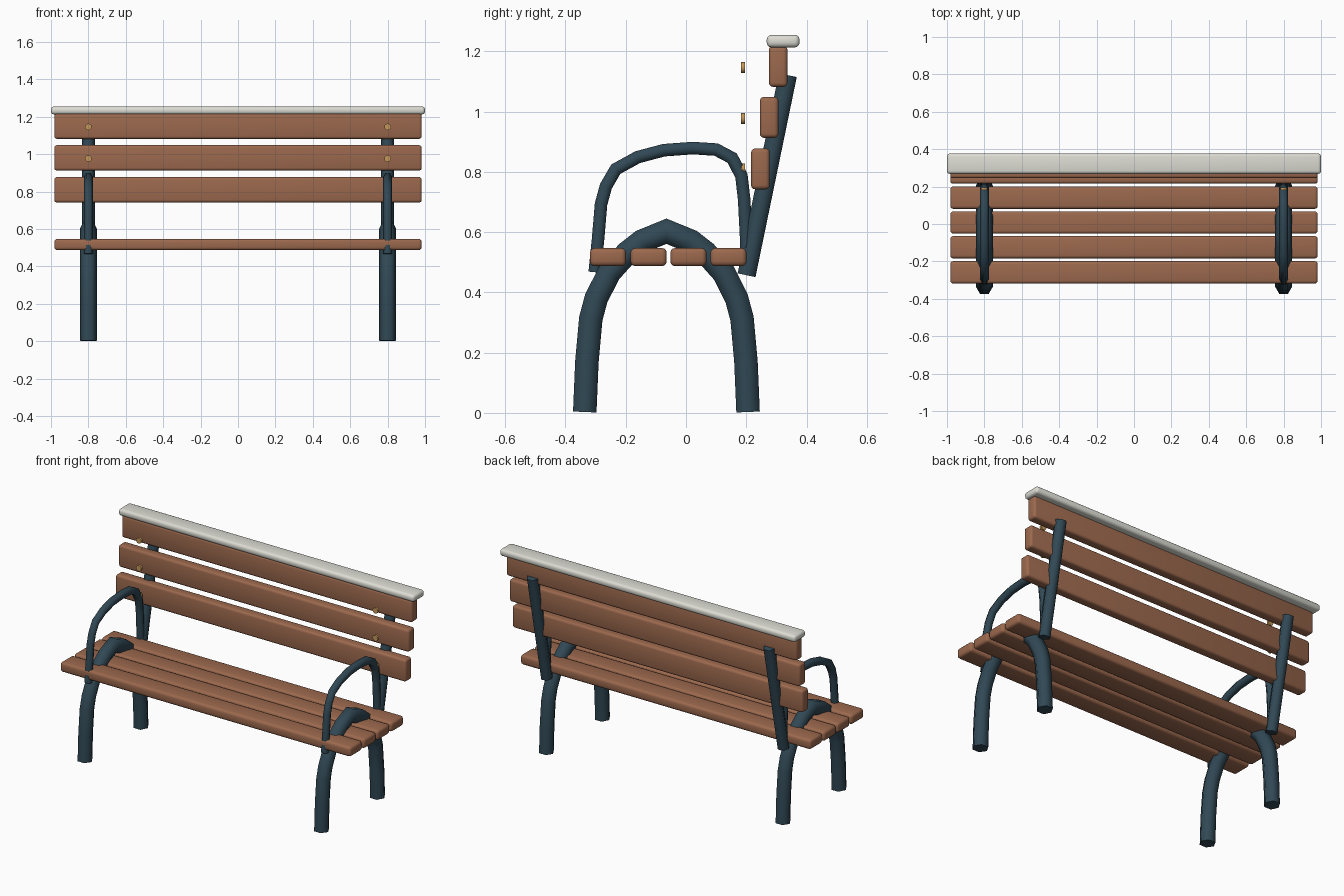
import bpy, bmesh, math
from mathutils import Vector

if "Cube" in bpy.data.objects:
    bpy.data.objects.remove(bpy.data.objects["Cube"])


def material(name, rgb):
    m = bpy.data.materials.new(name)
    m.diffuse_color = (*rgb, 1)
    m.use_nodes = True
    m.node_tree.nodes["Principled BSDF"].inputs["Base Color"].default_value = m.diffuse_color
    return m


WOOD = material("wood", (0.33, 0.14, 0.075))
STEEL = material("painted_steel", (0.03, 0.065, 0.09))
BRASS = material("brass", (0.55, 0.31, 0.10))
CAP = material("pale_cap", (0.72, 0.72, 0.66))


def finish(bm, name, mat, angle):
    bmesh.ops.recalc_face_normals(bm, faces=bm.faces)
    me = bpy.data.meshes.new(name)
    bm.to_mesh(me)
    bm.free()
    ob = bpy.data.objects.new(name, me)
    bpy.context.collection.objects.link(ob)
    me.materials.append(mat)
    bpy.ops.object.select_all(action='DESELECT')
    bpy.context.view_layer.objects.active = ob
    ob.select_set(True)
    bpy.ops.object.shade_smooth_by_angle(angle=math.radians(angle))
    return ob


def plank(name, half_x, y0, y1, z0, z1, bevel, mat):
    """Round-edged board running along x."""
    bm = bmesh.new()
    bmesh.ops.create_cube(bm, size=1)
    for v in bm.verts:
        v.co = (v.co.x * 2 * half_x,
                (y0 + y1) / 2 + v.co.y * (y1 - y0),
                (z0 + z1) / 2 + v.co.z * (z1 - z0))
    bmesh.ops.bevel(bm, geom=bm.edges[:], offset=bevel, segments=3,
                    profile=0.5, affect='EDGES')
    return finish(bm, name, mat, 40)


def tube(name, x, path, r, sides=6):
    """Mitred six-sided tube along a (y, z) path in the plane x."""
    bm = bmesh.new()
    pts = [Vector(p) for p in path]
    rings = []
    for i, p in enumerate(pts):
        a = (p - pts[i - 1]).normalized() if i else None
        b = (pts[i + 1] - p).normalized() if i < len(pts) - 1 else None
        a, b = a or b, b or a
        t = (a + b).normalized()
        n = Vector((-t.y, t.x)) / t.dot(a)
        ring = []
        for k in range(sides):
            w = 2 * math.pi * k / sides
            q = p + n * r * math.sin(w)
            ring.append(bm.verts.new((x + r * math.cos(w), q.x, q.y)))
        rings.append(ring)
    for r0, r1 in zip(rings, rings[1:]):
        for k in range(sides):
            j = (k + 1) % sides
            bm.faces.new((r0[k], r0[j], r1[j], r1[k]))
    bm.faces.new(rings[0])
    bm.faces.new(rings[-1])
    return finish(bm, name, STEEL, 65)


# Seat slats
for i, y in enumerate((-0.259, -0.124, 0.008, 0.141)):
    plank(f"seat_slat_{i + 1}", 0.982, y - 0.06, y + 0.06, 0.487, 0.547, 0.016, WOOD)

# Back slats, stepped along the leaning posts
for i, (y, z) in enumerate(((0.247, 0.81), (0.276, 0.981), (0.306, 1.15))):
    plank(f"back_slat_{i + 1}", 0.982, y - 0.031, y + 0.031, z - 0.068, z + 0.068, 0.014, WOOD)

# Top cap rail
plank("top_cap", 1.0, 0.268, 0.377, 1.213, 1.255, 0.016, CAP)

# Arched leg: half profile mirrored about its centre line
half = [(-0.271, 0.003), (-0.264, 0.17), (-0.251, 0.313), (-0.233, 0.38),
        (-0.19, 0.465), (-0.13, 0.532), (-0.081, 0.57)]
mid = -0.065
leg_path = ([(mid + y, z) for y, z in half] + [(mid, 0.603)]
            + [(mid - y, z) for y, z in reversed(half)])

arm_path = [(-0.303, 0.467), (-0.292, 0.576), (-0.282, 0.693), (-0.266, 0.752),
            (-0.233, 0.809), (-0.16, 0.849), (-0.073, 0.872), (0.023, 0.879),
            (0.1, 0.874), (0.153, 0.846), (0.184, 0.787), (0.193, 0.709),
            (0.199, 0.593), (0.203, 0.49)]

# End frames and bolts, one set per side
for side, x in (("left", -0.8), ("right", 0.8)):
    tube(f"{side}_leg_arch", x, leg_path, 0.045)
    tube(f"{side}_armrest", x, arm_path, 0.024)
    tube(f"{side}_back_post", x, [(0.201, 0.457), (0.338, 1.121)], 0.035)
    for i, z in enumerate((0.81, 0.977, 1.146)):
        bm = bmesh.new()
        bmesh.ops.create_cone(bm, cap_ends=True, segments=12, radius1=0.018,
                              radius2=0.018, depth=0.013)
        for v in bm.verts:
            v.co = (x + v.co.x, 0.189 + v.co.z, z + v.co.y)
        finish(bm, f"{side}_bolt_{i + 1}", BRASS, 40)
